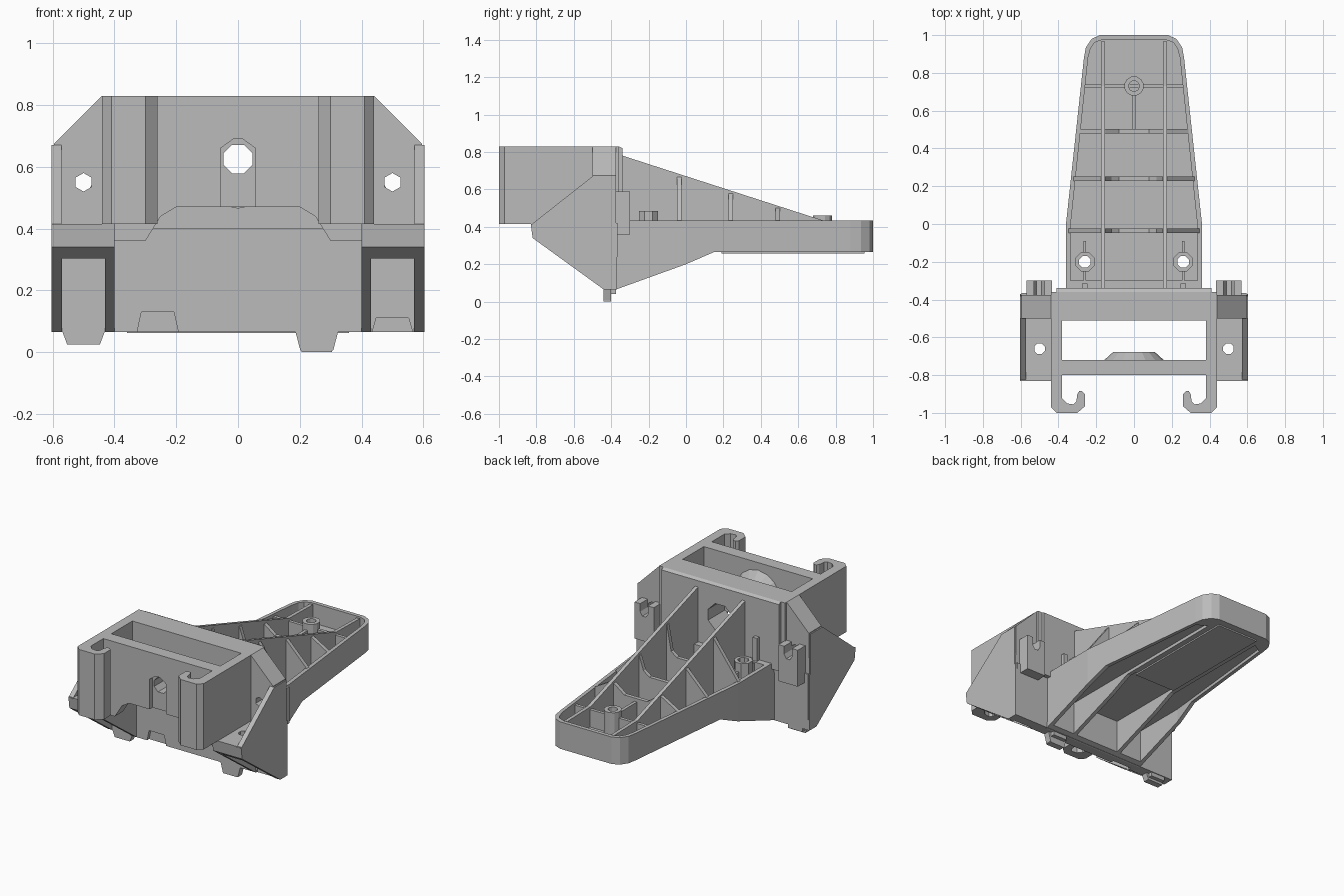
import bpy, bmesh, math
from mathutils import Vector

if "Cube" in bpy.data.objects:
    bpy.data.objects.remove(bpy.data.objects["Cube"])

grey = bpy.data.materials.new("plain grey")
grey.use_nodes = True
grey.diffuse_color = (0.5, 0.5, 0.5, 1)
grey.node_tree.nodes["Principled BSDF"].inputs["Base Color"].default_value = (0.5, 0.5, 0.5, 1)


def finish(name, bm):
    bmesh.ops.recalc_face_normals(bm, faces=bm.faces)
    mesh = bpy.data.meshes.new(name)
    bm.to_mesh(mesh)
    bm.free()
    mesh.materials.append(grey)
    ob = bpy.data.objects.new(name, mesh)
    bpy.context.collection.objects.link(ob)
    return ob


def prism(name, pts, axis, a, b):
    """Extrude a flat outline along one axis from a to b."""
    place = {"x": lambda p, t: (t, p[0], p[1]),
             "y": lambda p, t: (p[0], t, p[1]),
             "z": lambda p, t: (p[0], p[1], t)}[axis]
    bm = bmesh.new()
    face = bm.faces.new([bm.verts.new(place(p, a)) for p in pts])
    out = bmesh.ops.extrude_face_region(bm, geom=[face])
    move = Vector(place((0, 0), b - a))
    for v in out["geom"]:
        if isinstance(v, bmesh.types.BMVert):
            v.co += move
    return finish(name, bm)


def box(name, x, y, z):
    return prism(name, [(x[0], y[0]), (x[1], y[0]), (x[1], y[1]), (x[0], y[1])], "z", *z)


def circle(cx, cy, r, n):
    return [(cx + r * math.cos(math.tau * (i + .5) / n),
             cy + r * math.sin(math.tau * (i + .5) / n)) for i in range(n)]


def cut(ob, *cutters):
    for c in cutters:
        mod = ob.modifiers.new("cut", "BOOLEAN")
        mod.operation, mod.solver, mod.object = "DIFFERENCE", "EXACT", c
        bpy.context.view_layer.objects.active = ob
        bpy.ops.object.modifier_apply(modifier=mod.name)
        bpy.data.objects.remove(c)


def flip(pts, s):
    return [(s * x, y) for x, y in pts]


def both(pts):
    """Close a right-hand outline with its mirror image."""
    return pts + flip(pts[::-1], -1)


SIDES = ((1, "left"), (-1, "right"))
HOLE_Z = .625

# Front wall with stepped lower edge, keyhole recess and bolt hole
front = prism("front_wall", both([(.2, .47), (.25, .44), (.3, .36), (.4, .36), (.4, .83)]),
              "y", -.8, -.72)
cut(front,
    prism("c", both([(.057, .4), (.057, .66), (.015, .69)]), "y", -.9, -.77),
    prism("c", circle(0, HOLE_Z, .05, 8), "y", -1, -.6))

# Tapered ring behind the front wall
bm = bmesh.new()
bmesh.ops.create_cone(bm, cap_ends=True, segments=16, radius1=.11, radius2=.16, depth=.045)
for v in bm.verts:
    v.co = (v.co.x, -.7 - v.co.z, HOLE_Z + v.co.y)
ring = finish("front_wall_ring", bm)
cut(ring, prism("c", circle(0, HOLE_Z, .05, 8), "y", -1, -.6))

# Thick rear wall and its lower skirt
rear = prism("rear_wall", [(-.51, .4), (-.51, .83), (-.36, .83), (-.34, .82), (-.34, .4)],
             "x", -.41, .41)
cut(rear, prism("c", circle(0, HOLE_Z, .09, 8), "y", -.6, -.2))
skirt = prism("lower_skirt", [(-.44, .065), (-.37, .065), (-.365, .42), (-.44, .42)],
              "x", -.595, .595)
for x, w, h in ((-.26, .07, .13), (.5, .07, .11)):
    cut(skirt, prism("c", [(x - w, .05), (x + w, .05), (x + w * .75, h), (x - w * .75, h)],
                     "y", -.5, -.42))

# Feet under the skirt
for name, x, z in (("left_foot", .255, .005), ("right_foot", -.5, .025)):
    prism(name, [(x - .07, .07), (x - .053, z), (x + .053, z), (x + .07, .07)],
          "y", -.44, -.4)
    box(name + "_heel", (x - .05, x + .05), (-.4, -.375), (.04, .07))
prism("foot_tip", [(.205, .03), (.205, 0), (.305, 0), (.305, .03)], "y", -.44, -.4)

for s, side in SIDES:
    # Side arms ending in hooks
    hook = [(.44, -.36), (.44, -.97), (.41, -1), (.3, -1), (.26, -.965), (.26, -.9),
            (.275, -.885), (.29, -.885), (.3, -.9), (.305, -.94), (.32, -.955),
            (.355, -.95), (.38, -.925), (.38, -.36)]
    prism(side + "_hook_arm", flip(hook, s), "z", .415, .83)

    # Shoulder with sloped top and cross hole
    shoulder = prism(side + "_shoulder", flip([(.42, .4), (.42, .83), (.44, .83),
                     (.595, .675), (.6, .4)], s), "y", -.5, -.375)
    cut(shoulder, prism("c", circle(s * .5, .55, .03, 6), "y", -.6, -.2))

    # Hollow wedge below, with a drilled shelf on top
    wedge = prism(side + "_wedge", [(-.83, .415), (-.82, .34), (-.44, .065), (-.37, .065),
                  (-.37, .415)], "x", s * .4, s * .603)
    cut(wedge, box("c", sorted((s * .43, s * .57)), (-.77, -.43), (-.1, .365)),
        prism("c", circle(s * .5, -.66, .03, 8), "z", .2, .6))

    # Side cheek
    prism(side + "_cheek", [(-.83, .41), (-.5, .67), (-.38, .67), (-.38, .41)],
          "x", s * .572, s * .603)

    # Slotted latch block at the back
    latch = prism(side + "_latch", flip([(.435, .36), (.435, .59), (.475, .59), (.475, .54),
                  (.49, .515), (.515, .515), (.53, .54), (.53, .59), (.57, .59),
                  (.57, .36)], s), "y", -.38, -.3)
    latch.data.update()

# Long tapered arm: outline trimmed below, hollowed above, channelled underneath
outline = [(.36, -.38), (.36, 0), (.265, .88), (.255, .935), (.225, .98), (.18, 1)]
inside = [(.335, -.3), (.335, 0), (.243, .88), (.23, .93), (.21, .96), (.17, .975)]
arm = prism("arm_tray", both(outline), "z", .03, .435)
cut(arm,
    prism("c", [(-.5, -.1), (-.5, .02), (-.36, .07), (0, .2), (.15, .265), (1.1, .265),
                (1.1, -.1)], "x", -1, 1),
    prism("c", both(inside), "z", .31, .6),
    box("c", (-.155, .155), (-.34, .2), (0, .285)))
for s, side in SIDES:
    lane = [(.18, -.34), (.335, -.34), (.335, 0), (.245, .86), (.18, .9)]
    cut(arm, prism("c", flip(lane, s), "z", 0, .285),
        prism("c", circle(s * .26, -.2, .033, 8), "z", 0, .6))
box("arm_pad", (-.145, .145), (.19, .955), (.256, .29))

# Sloping gussets along the arm
SLOPE = (.78 - .435) / 1.065
for s, side in SIDES:
    prism(side + "_gusset", [(-.36, .3), (-.36, .787), (.73, .435), (.965, .43), (.965, .3)],
          "x", s * .153, s * .175)

    # Screw post with fin and locating peg
    post = prism(side + "_screw_post", circle(s * .26, -.2, .055, 8), "z", .29, .485)
    cut(post, prism("c", circle(s * .26, -.2, .033, 8), "z", 0, .6))
    for y in ((-.35, -.25), (-.15, -.09)):
        box(side + "_post_fin", sorted((s * .253, s * .267)), y, (.3, .43))
    box(side + "_peg", sorted((s * .245, s * .275)), (-.35, -.315), (.3, .58))

# Cross ribs, dipping between the gussets
for y in (-.035, .24, .49):
    w = .35 - .107 * max(y, 0)
    h = .435 + SLOPE * (.73 - y)
    low = .425 + .2 * (h - .435)
    prism("cross_rib", both([(w, .3), (w, .43), (.17, h - .01), (.15, h - .02),
                             (.12, low + .03), (.08, low)]), "y", y - .012, y + .012)
box("tip_cross_rib", (-.265, .265), (.72, .74), (.3, .42))
box("tip_long_rib", (-.01, .01), (.49, .7), (.3, .42))
tip = prism("tip_screw_post", circle(0, .73, .052, 12), "z", .3, .46)
cut(tip, prism("c", circle(0, .73, .028, 12), "z", .4, .6))
